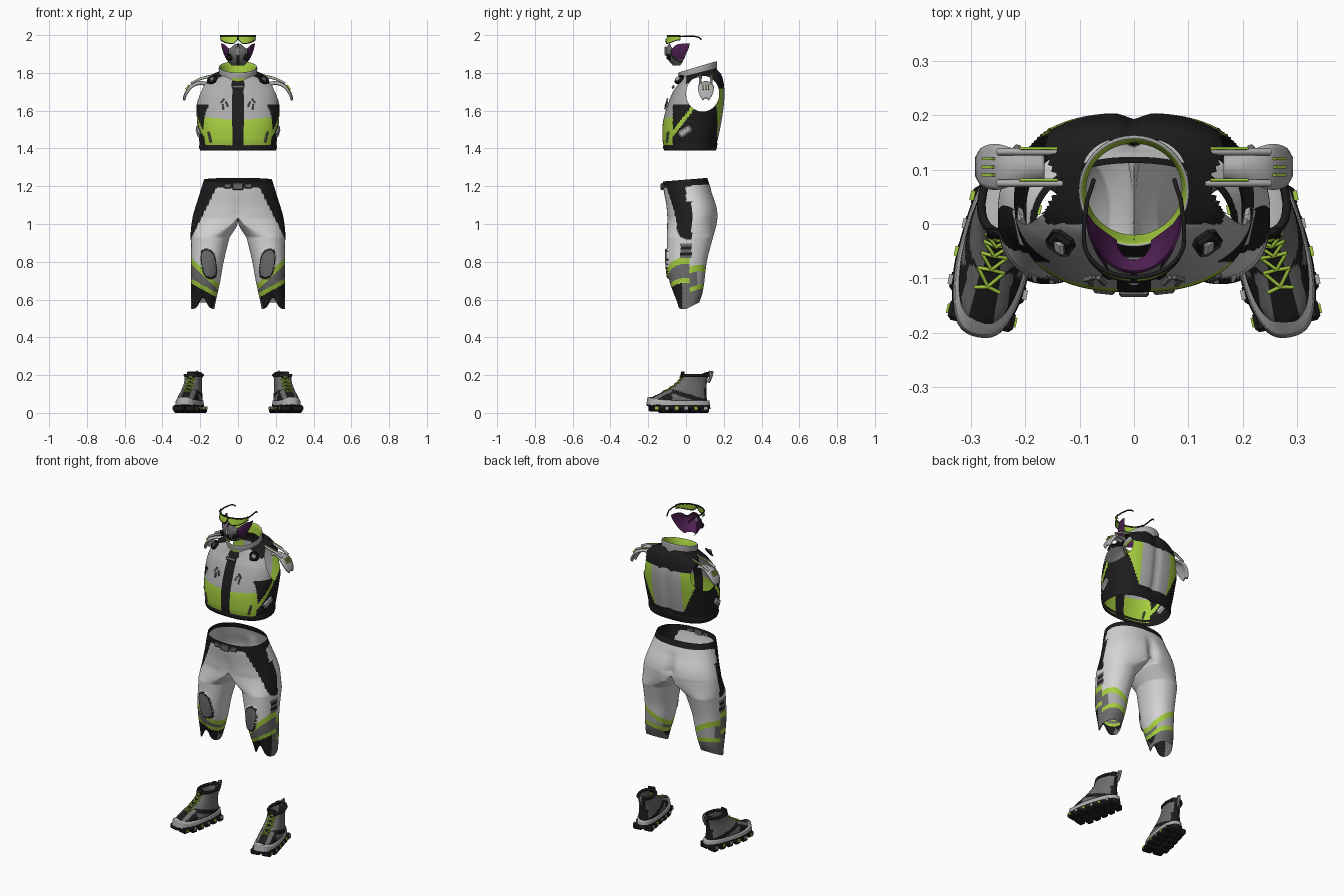
import bpy, bmesh
from math import sin, cos, pi, exp, radians
from mathutils import Vector, Matrix, Euler

if "Cube" in bpy.data.objects:
    bpy.data.objects.remove(bpy.data.objects["Cube"])

COLOURS = {"white": (.66, .66, .66), "light_grey": (.42, .42, .42), "mid_grey": (.15, .15, .15),
           "black": (.012, .012, .012), "lime": (.38, .62, .05), "purple": (.08, .015, .09)}
MATS = {}
for name, rgb in COLOURS.items():
    m = MATS[name] = bpy.data.materials.new(name)
    m.use_nodes = True
    m.diffuse_color = (*rgb, 1)
    m.node_tree.nodes["Principled BSDF"].inputs["Base Color"].default_value = (*rgb, 1)


def at(keys, t):
    """Smooth interpolation of rows (t, a, b, ...)."""
    t = min(max(t, keys[0][0]), keys[-1][0])
    i = max(k for k in range(len(keys) - 1) if keys[k][0] <= t)
    slope = lambda k, c: ((keys[min(k + 1, len(keys) - 1)][c] - keys[max(k - 1, 0)][c])
                          / (keys[min(k + 1, len(keys) - 1)][0] - keys[max(k - 1, 0)][0]))
    a, b = keys[i], keys[i + 1]
    d = b[0] - a[0]
    s = (t - a[0]) / d
    return [(2*s**3 - 3*s*s + 1) * a[c] + (3*s*s - 2*s**3) * b[c]
            + d * ((s**3 - 2*s*s + s) * slope(i, c) + (s**3 - s*s) * slope(i + 1, c))
            for c in range(1, len(a))]


def oval(a, hx, yf, yb, e=2.0):
    """Point of a rounded-box ring; angle 0 is +x."""
    p = lambda w: (1 if w > 0 else -1) * abs(w) ** (2 / e)
    return hx * p(cos(a)), (yf + yb) / 2 + (yb - yf) / 2 * p(sin(a))


def finish(name, bm, colours, mirror, smooth=True):
    me = bpy.data.meshes.new(name)
    bm.to_mesh(me)
    bm.free()
    for c in colours:
        me.materials.append(MATS[c])
    ob = bpy.data.objects.new(name, me)
    bpy.context.collection.objects.link(ob)
    if smooth:
        me.shade_smooth()
    if mirror:
        mod = ob.modifiers.new("mirror", 'MIRROR')
        mod.merge_threshold = .0005
    return ob


def grid(name, f, nu, nv, rule, closed=True, mirror=False, cap=False, M=None, edit=None):
    """Skin of f(u, v), each face coloured by rule(centre)."""
    bm = bmesh.new()
    cols = nu if closed else nu + 1
    V = [[bm.verts.new(f(i / nu, j / nv)) for i in range(cols)] for j in range(nv + 1)]
    for j in range(nv):
        for i in range(nu):
            k = (i + 1) % cols
            bm.faces.new((V[j][i], V[j][k], V[j + 1][k], V[j + 1][i]))
    if cap:
        bm.faces.new(V[0][::-1])
        bm.faces.new(V[-1])
    names = []
    for fc in bm.faces:
        c = rule(fc.calc_center_median())
        if c not in names:
            names.append(c)
        fc.material_index = names.index(c)
    if edit:
        edit(bm)
    if M:
        bm.transform(M)
    return finish(name, bm, names, mirror)


def box(name, loc, size, colour, rot=(0, 0, 0), mirror=True, M=Matrix(), bevel=.004):
    bm = bmesh.new()
    turn = Euler([radians(r) for r in rot])
    bmesh.ops.create_cube(bm, size=1, matrix=M @ Matrix.LocRotScale(Vector(loc), turn, Vector(size)))
    if bevel:
        bmesh.ops.bevel(bm, geom=bm.edges[:], offset=bevel, segments=1, affect='EDGES')
    return finish(name, bm, [colour], mirror, False)


def tube(name, pts, r, colour, mirror=True, M=Matrix(), cyclic=False):
    cu = bpy.data.curves.new(name, 'CURVE')
    cu.dimensions, cu.bevel_depth, cu.bevel_resolution = '3D', r, 1
    sp = cu.splines.new('POLY')
    sp.points.add(len(pts) - 1)
    for p, q in zip(sp.points, pts):
        p.co = (*(M @ Vector(q)), 1)
    sp.use_cyclic_u = cyclic
    cu.materials.append(MATS[colour])
    ob = bpy.data.objects.new(name, cu)
    bpy.context.collection.objects.link(ob)
    if mirror:
        ob.modifiers.new("mirror", 'MIRROR')


# Vest body with armholes
VEST = [(1.39, .198, -.113, .155), (1.45, .207, -.125, .17), (1.55, .217, -.12, .19), (1.65, .22, -.09, .203),
        (1.72, .203, -.06, .203), (1.77, .165, -.036, .188), (1.80, .1, -.028, .16)]

def vest(u, v):
    z = 1.39 + .41 * v
    x, y = oval(2 * pi * u, *at(VEST, z), 2.5)
    if y > .1:
        y -= .012 * exp(-(x / .02) ** 2)
    return x, y, z + max(0, (z - 1.7) / .1) * (y - .065) * .25

def vest_rule(p):
    x, y, z = abs(p.x), p.y, p.z
    if y > 0 and z > 1.715 and x < .165:
        return "black"
    if y > .1:
        if z < 1.46:
            return "black"
        return "light_grey" if x < .1 else "lime" if x < .1 + (z - 1.46) * .45 else "black"
    if x < .032 or z < 1.415:
        return "black"
    rise = z - (1.46 + 1.3 * (y + .07))
    if y > -.085 and 0 < rise < .035:
        return "lime"
    if y > -.07 and (rise < 0 or z < 1.63):
        return "black"
    return "lime" if z < 1.55 + .08 * x else "light_grey"

def armhole(bm):
    hole = lambda p: (((p.y - .088) / .088) ** 2 + ((p.z - 1.69) / .095) ** 2) ** .5
    cut = [f for f in bm.faces if abs(f.calc_center_median().x) > .11 and hole(f.calc_center_median()) < 1]
    bmesh.ops.delete(bm, geom=cut, context='FACES')
    for v in bm.verts:
        h = hole(v.co)
        if v.is_boundary and abs(v.co.x) > .11 and .8 < h < 1.2:
            v.co.y = .088 + (v.co.y - .088) / h
            v.co.z = 1.69 + (v.co.z - 1.69) / h

grid("vest", vest, 144, 90, vest_rule, edit=armhole)
grid("vest_hem", lambda u, v: (*oval(2*pi*u, .2 + .006*sin(pi*v), -.115 - .006*sin(pi*v), .158 + .008*sin(pi*v), 2.5),
                               1.388 + v * (.04 + .03 * max(0, sin(2*pi*u)))), 72, 6, lambda p: "black")

# Collar: outer wall, rim and inner wall, lower at the front
COLLAR = [(0, .1, -.033, .163, 1.775), (.4, .102, -.042, .163, 1.825), (.5, .1, -.04, .16, 1.832),
          (.6, .094, -.035, .154, 1.825), (1, .088, -.02, .148, 1.775)]

def collar(u, v):
    hx, yf, yb, z = at(COLLAR, v)
    x, y = oval(2 * pi * u, hx, yf, yb)
    return x, y, z + (y - .06) * .3

inner = lambda p: (p.x / .097) ** 2 + ((p.y - .06) / .0975) ** 2 < 1
grid("collar", collar, 64, 20, lambda p: "lime" if inner(p) else "light_grey")

# Vest fittings
box("front_clasp", (0, -.068, 1.725), (.066, .012, .02), "mid_grey", (-25, 0, 0), False)
box("shoulder_buckle", (.135, -.035, 1.765), (.052, .014, .052), "black", (-40, 0, 35), bevel=.012)
box("buckle_stud", (.137, -.043, 1.768), (.026, .01, .026), "light_grey", (-40, 45, 35))
box("side_pad", (.208, -.005, 1.49), (.02, .075, .04), "light_grey", (35, 0, -12), bevel=.008)
box("rib_tab", (.15, -.098, 1.46), (.012, .012, .06), "mid_grey", (0, 15, 30))
for k, (dx, dz, tilt) in enumerate([(0, 0, 30), (.022, .018, -35), (.02, -.014, 10)]):
    box(f"chest_mark_{k}", (.06 + dx, -.104 - .1 * dz * -2, 1.635 + dz), (.008, .008, .028), "mid_grey",
        (-18, tilt, 12), bevel=0)

# Shoulder pads on twin straps
PAD = [(0, .165, 1.752, .022), (.3, .205, 1.757, .028), (.6, .25, 1.74, .042), (.85, .28, 1.70, .036), (1, .292, 1.668, .018)]

def pad(u, v):
    x, z, w = at(PAD, u)
    return x, .105 + (v * 2 - 1) * w, z - .012 * (2 * v - 1) ** 2

grid("shoulder_pad", pad, 24, 10, lambda p: "light_grey", False, True).modifiers.new("thick", 'SOLIDIFY').thickness = .012
for y in (.075, .133):
    tube("pad_strap", [(.13, y, 1.785), (.17, y, 1.775), (.21, y, 1.765), (.25, y, 1.745)], .007, "light_grey")
    tube("strap_piping", [(.14, y + .006, 1.789), (.17, y + .006, 1.782), (.21, y + .006, 1.77)], .003, "lime")
for y in (.09, .105, .12):
    box("pad_slit", (.268, y, 1.724), (.03, .005, .008), "lime", (0, 50, 0), bevel=0)

# Trousers: half a waist flowing into one leg, then mirrored
LEG = [(.55, .125, .25, -.045, .07), (.6, .115, .25, -.06, .085), (.65, .104, .25, -.075, .092), (.72, .09, .25, -.092, .1),
       (.8, .076, .25, -.1, .11), (.9, .052, .25, -.1, .135), (.96, .034, .25, -.1, .152), (1.02, .0, .243, -.1, .167),
       (1.05, 0, .237, -.102, .17), (1.1, 0, .222, -.106, .162), (1.18, 0, .197, -.118, .132), (1.235, 0, .18, -.122, .112)]

def knee(x, z):
    a, b = x - .155 - .15 * (z - .79), z - .79
    return (abs(a) / .04) ** 3 + (abs(b) / .08) ** 3

def leg(u, v):
    z = .55 + .685 * v
    xi, xo, yf, yb = at(LEG, z)
    a = 2 * pi * u
    ex, y = oval(a, (xo - xi) / 2, yf, yb, 2.2)
    hip = max(0, oval(a, xo, yf, yb, 2.3)[0])
    t = min(max((z - .93) / .1, 0), 1)
    x = (1 - t) * (ex + (xi + xo) / 2) + t * hip
    if z > 1.0:
        depth = .03 * max(0, 1 - abs(z - 1.06) / .12) if y > 0 else .008 * max(0, 1 - abs(z - 1.05) / .1)
        y -= depth * exp(-(x / .03) ** 2) * (1 if y > 0 else -1)
    if y < 0 and knee(x, z) < 1:
        y -= .01
    low = max(0, (.68 - z) / .13)
    z += low * (.035 * max(0, y / .07) + (.06 * exp(-((x - .185) / .025) ** 2) if y < 0 else 0))
    return x, y, z + max(0, (z - 1.15) / .085) * y * .08

def leg_rule(p):
    x, y, z = abs(p.x), p.y, p.z
    if z > 1.2 + y * .08:
        return "black"
    if y < 0 and knee(x, z) < 1:
        return "mid_grey" if knee(x, z) < .65 else "black"
    if .9 < z and y < (0.0 if z > 1.12 else .03) and x > .11 + (1.2 - z) * .5 and (z > 1 or x > .2):
        return "black"
    if .82 < z <= .9 and x > .2 and -.03 < y < .03:
        return "mid_grey" if int(z * 60) % 2 else "black"
    slope = .95 if y < 0.02 else .6
    d = z - (.655 + slope * (x - .11)) - max(0, y - .02) * .4
    gap = -.02 - .4 * (x - .11)
    if d > .035:
        return "white"
    if d > 0 or gap - .025 < d < gap:
        return "lime"
    if d > gap:
        return "mid_grey" if y < .06 else "light_grey"
    return "black" if y < -.02 or x < .12 else "mid_grey"

def open_inside(bm):
    bmesh.ops.delete(bm, geom=[f for f in bm.faces if all(v.co.x < .0004 for v in f.verts)], context='FACES')

grid("trousers", leg, 112, 130, leg_rule, mirror=True, edit=open_inside)
box("belt_buckle", (0, -.126, 1.198), (.056, .016, .036), "mid_grey", mirror=False)
box("belt_tab", (.055, -.122, 1.2), (.04, .014, .024), "mid_grey", (0, 0, 6))

# Boots, toes turned out
BOOT = Matrix.Translation((.252, -.036, 0)) @ Matrix.Rotation(radians(12), 4, 'Z')
UPPER = [(.05, .06, -.163, .15), (.08, .059, -.15, .148), (.1, .055, -.112, .147), (.125, .05, -.06, .146),
         (.16, .046, -.01, .15), (.2, .048, .018, .16)]

def upper(u, v):
    z = .05 + .15 * v
    x, y = oval(2 * pi * u, *at(UPPER, z), 2.3)
    return x * (1 - .7 * max(0, y)), y, z + .1 * max(0, y - .06) * v

def upper_rule(p):
    x, y, z = abs(p.x), p.y, p.z
    if z > .19 or z < .068 or x < .016:
        return "black"
    if y < -.05:
        return "mid_grey" if .022 < x < .042 else "black"
    return "black" if abs(z - .1 + y * .3) < .012 or y > .13 and z < .13 else "mid_grey"

def sole(u, v):
    x, y = oval(2 * pi * u, .07 - .006 * v, -.176 + .006 * v, .168 - .006 * v, 2.6)
    return x * (1 - .9 * max(0, y + .04)), y, .02 + .045 * v + .02 * max(0, (-y - .1) / .07) ** 2

grid("boot_upper", upper, 72, 40, upper_rule, mirror=True, M=BOOT)
grid("boot_sole", sole, 64, 6, lambda p: "lime" if p.z < .022 and abs(p.x) < .02 else
     "light_grey" if p.z > .043 else "black", mirror=True, cap=True, M=BOOT)
for k in range(6):
    y = -.135 + .053 * k
    wide = .066 * (1 - .9 * max(0, y + .04)) - (.008 if k == 0 else 0)
    for s in (-1, 1):
        box("sole_lug", (s * wide * .56, y, .017 + (.008 if k == 0 else 0)), (wide, .04, .034), "black", M=BOOT, bevel=.007)
        box("lug_inlay", (s * (wide * 1.06), y, .026), (.008, .018, .014), "light_grey" if k % 2 else "lime", M=BOOT, bevel=0)
for k in range(5):
    z = .108 + .018 * k
    front = [at(UPPER, z + d)[1] for d in (0, .009, .018)]
    for s in (-1, 1):
        tube("lace", [(-.024 * s, front[0] + .008, z), (0, front[1] - .006, z + .009), (.024 * s, front[2] + .008, z + .018)],
             .0038, "lime", M=BOOT)
box("tongue", (0, .016, .2), (.044, .012, .04), "black", (-15, 0, 0), M=BOOT)
tube("pull_loop", [(0, .158, .16), (0, .172, .19), (0, .18, .216), (0, .165, .218), (0, .155, .19)], .008, "mid_grey", M=BOOT)
tube("boot_collar", [(*oval(k * pi / 12, .045, .02, .155, 2.3), .2 + (.008 if 3 < k < 9 else 0)) for k in range(24)],
     .008, "black", M=BOOT, cyclic=True)

# Face mask: grey shell with purple cheeks and lining
MASK = [(1.84, .035, -.07, -.03), (1.87, .06, -.095, -.012), (1.9, .075, -.106, .0), (1.93, .085, -.104, .014), (1.955, .09, -.09, .02)]

def mask(shrink):
    def f(u, v):
        z = 1.84 + .115 * v
        hx, yf, yb = at(MASK, z)
        a = pi + pi * u
        x, y = (hx - shrink) * cos(a), yb + (yb - yf - shrink) * sin(a)
        return x, y, z - .025 * v ** 3 * exp(-((abs(x) - .045) / .02) ** 2)
    return f

def mask_rule(p):
    x = abs(p.x)
    if x < .008 or .048 < x < .054:
        return "black"
    return "mid_grey" if x < .05 or p.z < 1.87 else "purple"

grid("mask", mask(0), 48, 30, mask_rule, False)
grid("mask_lining", mask(.004), 48, 20, lambda p: "purple", False)
box("mask_filter", (.045, -.092, 1.883), (.026, .016, .034), "black", (15, 20, 32), bevel=.006)
box("mask_nose", (0, -.107, 1.915), (.02, .012, .05), "light_grey", (0, 0, 0), False)

# Visor with side arms
def visor(u, v):
    a = pi + pi * u
    x, y = .092 * cos(a), -.03 + (.076 - .008 * v) * sin(a)
    bottom = 1.955 + .022 * exp(-(x / .014) ** 2) + .02 * (x / .092) ** 4
    return x, y, bottom + (1.996 - bottom) * v

grid("visor_lens", visor, 56, 12, lambda p: "black" if abs(p.x) < .006 else "lime", False)
for v, r in ((1, .004), (0, .0025)):
    tube("visor_frame", [visor(k / 28, v) for k in range(29)], r, "black", False)
tube("visor_arm", [(.092, -.034, 1.992), (.092, .0, 1.994), (.086, .045, 1.994), (.078, .068, 1.988), (.074, .082, 1.976)], .004, "black")
